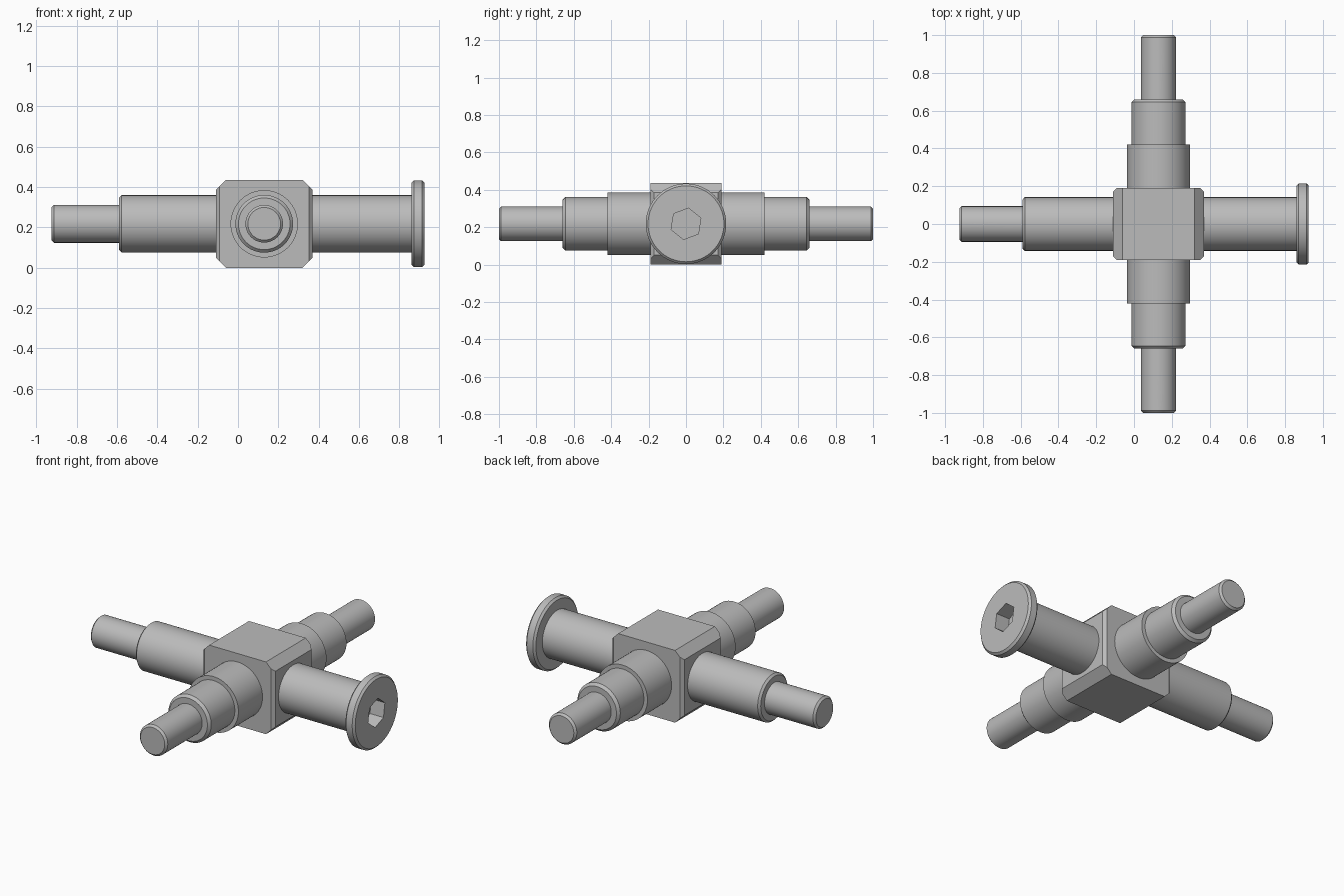
import bpy, bmesh, math
from mathutils import Matrix, Vector

AXIS_Z = 0.218   # height of both shaft axes
CROSS_X = 0.13   # x position of the cross shaft

if "Cube" in bpy.data.objects:
    bpy.data.objects.remove(bpy.data.objects["Cube"], do_unlink=True)

steel = bpy.data.materials.new("grey steel")
steel.use_nodes = True
grey = (0.5, 0.5, 0.5, 1)
steel.diffuse_color = grey
steel.node_tree.nodes["Principled BSDF"].inputs["Base Color"].default_value = grey


def finish(bm, name):
    bmesh.ops.recalc_face_normals(bm, faces=bm.faces)
    mesh = bpy.data.meshes.new(name)
    bm.to_mesh(mesh)
    bm.free()
    mesh.materials.append(steel)
    obj = bpy.data.objects.new(name, mesh)
    bpy.context.collection.objects.link(obj)
    return obj


def lathe(name, profile, matrix, steps=64):
    """Spin (distance, radius) points about local x into a closed solid."""
    bm = bmesh.new()
    verts = [bm.verts.new((d, 0, r)) for d, r in profile]
    edges = [bm.edges.new(pair) for pair in zip(verts, verts[1:])]
    bmesh.ops.spin(bm, geom=verts + edges, cent=(0, 0, 0), axis=(1, 0, 0),
                   angle=math.tau, steps=steps)
    bmesh.ops.remove_doubles(bm, verts=bm.verts, dist=0.0001)
    bm.transform(matrix)
    return finish(bm, name)


def cutter(centre, axis, radius, depth, sides=32, roll=0):
    bm = bmesh.new()
    bmesh.ops.create_cone(bm, cap_ends=True, segments=sides, radius1=radius,
                          radius2=radius, depth=depth)
    turn = Vector(axis).to_track_quat("Z", "Y").to_matrix().to_4x4()
    bm.transform(Matrix.Translation(centre) @ turn @ Matrix.Rotation(roll, 4, "Z"))
    obj = finish(bm, "cutter")
    obj.hide_render = True
    return obj


def activate(obj):
    bpy.ops.object.select_all(action="DESELECT")
    obj.select_set(True)
    bpy.context.view_layer.objects.active = obj


def cut(obj, tool):
    activate(obj)
    mod = obj.modifiers.new("cut", "BOOLEAN")
    mod.operation = "DIFFERENCE"
    mod.solver = "EXACT"
    mod.object = tool
    bpy.ops.object.modifier_apply(modifier=mod.name)
    bpy.data.objects.remove(tool, do_unlink=True)


def smooth(obj):
    activate(obj)
    bpy.ops.object.shade_smooth_by_angle(angle=math.radians(25))


# Central block: wide bevels along y, narrow ones on the remaining side edges
bm = bmesh.new()
bmesh.ops.create_cube(bm, size=1)
bm.transform(Matrix.Translation((CROSS_X, 0, AXIS_Z)) @ Matrix.Diagonal((0.48, 0.38, 0.436, 1)))


def edges_along(axis):
    return [e for e in bm.edges
            if abs((e.verts[0].co - e.verts[1].co).normalized()[axis]) > 0.99]


bmesh.ops.bevel(bm, geom=edges_along(1), offset=0.05, segments=1, affect="EDGES")
bmesh.ops.bevel(bm, geom=edges_along(2), offset=0.018, segments=1, affect="EDGES")
finish(bm, "centre_block")

# Long headed pin through the block, rolled slightly about its own axis
roll = math.radians(9)
pin = lathe("headed_pin", [
    (-0.925, 0), (-0.925, 0.082), (-0.913, 0.094), (-0.59, 0.094),
    (-0.59, 0.130), (-0.578, 0.142), (0.86, 0.142), (0.86, 0.203),
    (0.872, 0.215), (0.913, 0.215), (0.925, 0.203), (0.925, 0),
], Matrix.Translation((0, 0, AXIS_Z)))
cut(pin, cutter((-0.81, 0, AXIS_Z), (0, math.sin(roll), math.cos(roll)), 0.036, 0.5))
cut(pin, cutter((0.925, 0, AXIS_Z), (1, 0, 0), 0.085, 0.18, 6, -roll))
smooth(pin)

# Stepped cross shaft stubs at front and back, each with a small pin hole
for name, side in (("front_stub", -1), ("back_stub", 1)):
    place = Matrix.Translation((CROSS_X, 0, AXIS_Z)) @ Matrix.Rotation(side * math.pi / 2, 4, "Z")
    stub = lathe(name, [
        (0.15, 0), (0.15, 0.167), (0.42, 0.167), (0.42, 0.143), (0.645, 0.143),
        (0.66, 0.128), (0.66, 0.093), (0.988, 0.093), (1, 0.081), (1, 0),
    ], place)
    cut(stub, cutter((CROSS_X, side * 0.88, AXIS_Z), (0, 0, 1), 0.025, 0.5))
    smooth(stub)
